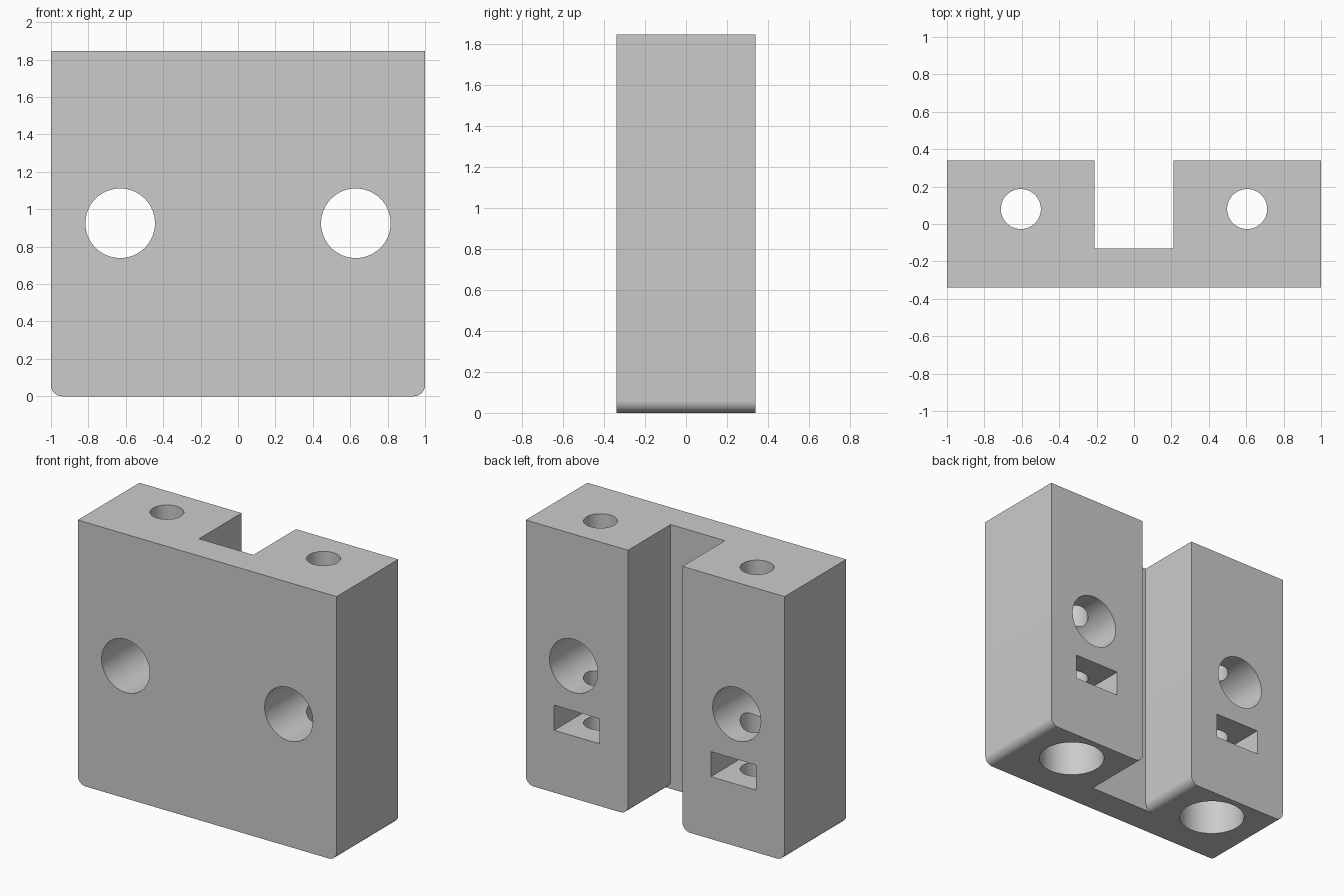
import bpy, math
from mathutils import Matrix

if "Cube" in bpy.data.objects:
    bpy.data.objects.remove(bpy.data.objects["Cube"])

H, D, R = 1.845, 0.34, 0.06   # height, half depth, edge rounding

grey = bpy.data.materials.new("plain grey")
grey.diffuse_color = (0.6, 0.6, 0.6, 1)
grey.use_nodes = True
grey.node_tree.nodes["Principled BSDF"].inputs["Base Color"].default_value = grey.diffuse_color


def arc(cx, cz, a0, a1, n=10):
    return [(cx + R * math.cos(math.radians(a0 + (a1 - a0) * i / n)),
             cz + R * math.sin(math.radians(a0 + (a1 - a0) * i / n))) for i in range(n + 1)]


def extrude(name, profile, y0, y1):
    """Extrude an (x, z) outline from y0 to y1."""
    n = len(profile)
    verts = [(x, y, z) for y in (y0, y1) for x, z in profile]
    faces = [tuple(range(n)), tuple(range(2 * n - 1, n - 1, -1))]
    faces += [(i, i + n, (i + 1) % n + n, (i + 1) % n) for i in range(n)]
    mesh = bpy.data.meshes.new(name)
    mesh.from_pydata(verts, [], faces)
    ob = bpy.data.objects.new(name, mesh)
    bpy.context.collection.objects.link(ob)
    return ob


def cylinder(name, radius, depth, loc, rot=(0, 0, 0)):
    bpy.ops.mesh.primitive_cylinder_add(vertices=64, radius=radius, depth=depth,
                                        location=loc, rotation=rot)
    bpy.context.object.name = name
    return bpy.context.object


# Block with rounded lower side edges
body = extrude("mount_block", [(1, H), (-1, H)] + arc(-1 + R, R, 180, 270)
               + arc(1 - R, R, 270, 360), -D, D)
body.data.materials.append(grey)

# Rear channel, flared at the bottom so the pillar edges come out rounded
flare_l = arc(-0.21 - R, R, 0, -90)
flare_r = arc(0.21 + R, R, 270, 180)
cutters = [extrude("channel_cutter", [(0.21, H + 0.1), (-0.21, H + 0.1)] + flare_l
                   + [(-0.21 - R, -0.1), (0.21 + R, -0.1)] + flare_r, -0.13, D + 0.1)]

for s in (-1, 1):
    # Rod hole front to back, screw hole top to bottom, counterbore, nut slot
    cutters.append(cylinder("rod_hole_cutter", 0.186, 1, (s * 0.63, 0, 0.925), (math.pi / 2, 0, 0)))
    cutters.append(cylinder("screw_hole_cutter", 0.107, 3, (s * 0.605, 0.08, 1)))
    cutters.append(cylinder("counterbore_cutter", 0.214, 0.51, (s * 0.605, 0.08, 0.055)))
    x0, x1 = s * 0.605 - 0.175, s * 0.605 + 0.175
    cutters.append(extrude("nut_slot_cutter", [(x0, 0.435), (x1, 0.435), (x1, 0.61), (x0, 0.61)],
                           -0.095, D + 0.1))

# Consistent outward normals, then cut
for ob in [body] + cutters:
    bpy.ops.object.select_all(action='DESELECT')
    ob.select_set(True)
    bpy.context.view_layer.objects.active = ob
    bpy.ops.object.mode_set(mode='EDIT')
    bpy.ops.mesh.select_all(action='SELECT')
    bpy.ops.mesh.normals_make_consistent(inside=False)
    bpy.ops.object.mode_set(mode='OBJECT')

bpy.ops.object.select_all(action='DESELECT')
body.select_set(True)
bpy.context.view_layer.objects.active = body
for c in cutters:
    m = body.modifiers.new(c.name, 'BOOLEAN')
    m.operation, m.solver, m.object = 'DIFFERENCE', 'EXACT', c
    bpy.ops.object.modifier_apply(modifier=m.name)
for c in cutters:
    bpy.data.objects.remove(c)
bpy.ops.object.shade_smooth_by_angle(angle=math.radians(30))
